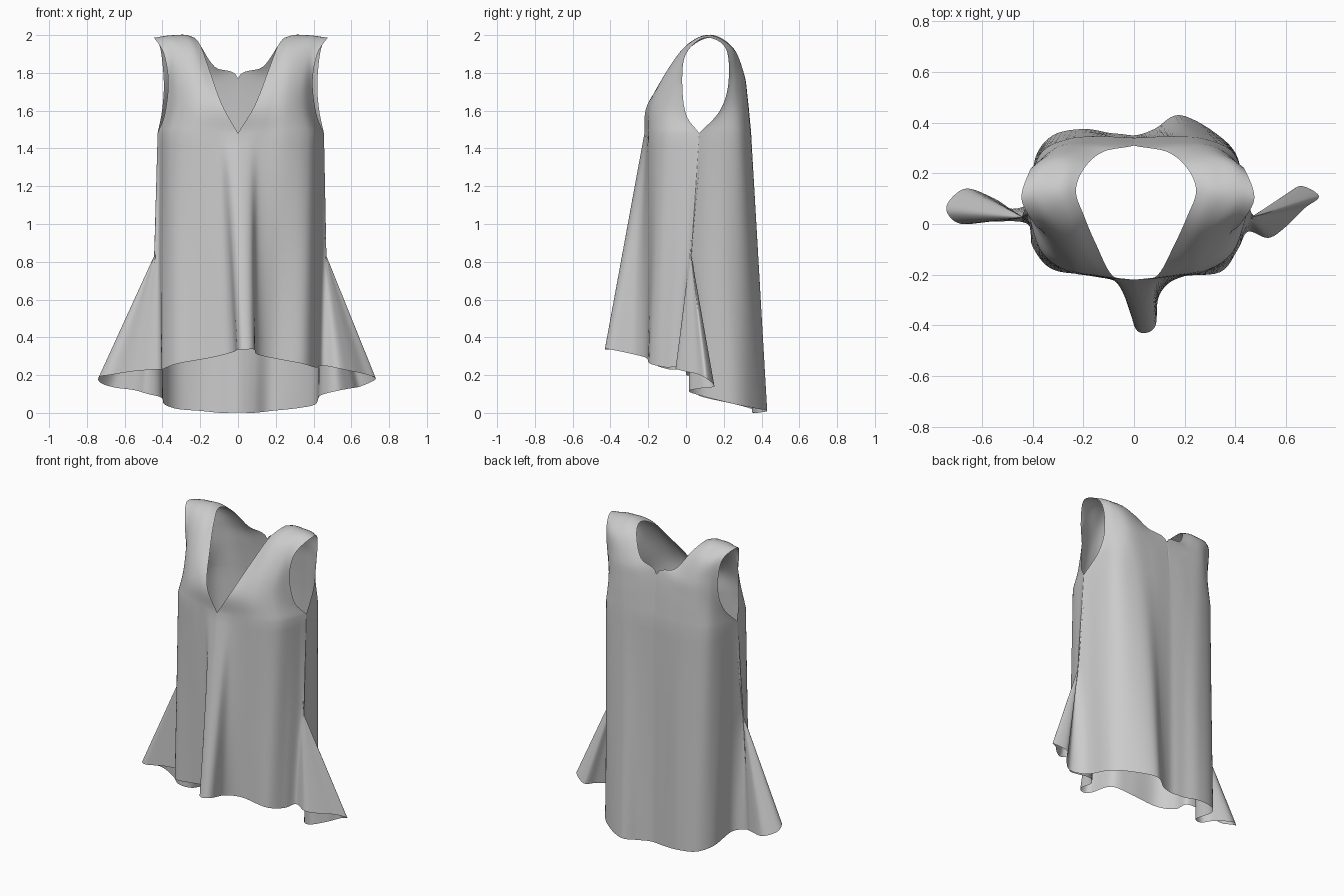
import bpy, bmesh
from mathutils import Vector

if "Cube" in bpy.data.objects:
    bpy.data.objects.remove(bpy.data.objects["Cube"])

SUB = 6  # samples per control span


def spline(pts, u, closed=False):
    """Catmull-Rom point at parameter u (in spans)."""
    n = len(pts)
    i = int(u) if closed else min(int(u), n - 2)
    f = u - i
    if closed:
        a, b, c, d = (pts[(i + k) % n] for k in (-1, 0, 1, 2))
    else:
        b, c = pts[i], pts[i + 1]
        a = pts[i - 1] if i > 0 else b * 2 - c
        d = pts[i + 2] if i + 2 < n else c * 2 - b
    return 0.5 * (2 * b + (c - a) * f + (2 * a - 5 * b + 4 * c - d) * f * f
                  + (3 * b - a - 3 * c + d) * f ** 3)


def vecs(rows):
    return [Vector(p) for p in rows]


# Yoke: strips running from the front chest, over the shoulder, to the back
neck = vecs([(0, -.22, 1.48), (.09, -.205, 1.63), (.16, -.08, 1.81), (.21, .03, 1.94), (.245, .13, 1.985),
             (.21, .22, 1.94), (.13, .285, 1.83), (0, .31, 1.77), (0, .34, 1.48)])
inner = vecs([(.14, -.205, 1.48), (.17, -.195, 1.63), (.22, -.1, 1.81), (.26, .01, 1.95), (.295, .13, 2.0),
              (.27, .24, 1.94), (.22, .305, 1.8), (.15, .325, 1.68), (.14, .345, 1.48)])
middle = vecs([(.27, -.19, 1.48), (.26, -.175, 1.63), (.28, -.1, 1.8), (.32, .01, 1.95), (.35, .13, 2.0),
               (.33, .25, 1.93), (.31, .3, 1.8), (.29, .32, 1.66), (.28, .335, 1.48)])
outer = vecs([(.39, -.11, 1.48), (.35, -.11, 1.62), (.35, -.07, 1.78), (.38, .02, 1.95), (.41, .13, 1.995),
              (.39, .24, 1.93), (.38, .265, 1.79), (.38, .27, 1.64), (.4, .27, 1.48)])
armhole = vecs([(.455, .07, 1.48), (.415, 0, 1.58), (.395, -.02, 1.75), (.42, 0, 1.9), (.475, .1, 1.985),
                (.44, .21, 1.93), (.42, .225, 1.75), (.43, .18, 1.6), (.455, .07, 1.48)])
strips = [neck, inner, middle, outer, armhole]

# Hem quarters, each from centre to the tip of the side flare
hem_rf = vecs([(.04, -.43, .335), (.085, -.4, .335), (.1, -.28, .31), (.18, -.21, .29), (.34, -.19, .26),
               (.41, -.1, .24), (.45, -.03, .25), (.53, -.055, .235), (.6, -.01, .22), (.67, .06, .205),
               (.73, .11, .18)])
hem_rb = vecs([(0, .35, 0), (.045, .36, 0), (.09, .38, 0), (.18, .43, .01), (.32, .36, .025),
               (.41, .26, .045), (.435, .08, .09), (.52, .015, .115), (.6, .08, .13), (.65, .15, .14),
               (.73, .11, .18)])
hem_lf = vecs([(.04, -.43, .335), (0, -.4, .335), (-.03, -.25, .32), (-.15, -.205, .29), (-.32, -.18, .26),
               (-.4, -.09, .23), (-.42, 0, .23), (-.55, .01, .22), (-.68, 0, .2), (-.735, .04, .19),
               (-.73, .09, .16)])
hem_lb = vecs([(0, .35, 0), (-.05, .355, 0), (-.1, .36, 0), (-.2, .375, .01), (-.32, .35, .02),
               (-.39, .26, .045), (-.405, .1, .08), (-.48, .06, .1), (-.55, .1, .12), (-.66, .14, .135),
               (-.73, .09, .16)])

# Where each hem column lands across the yoke (0 centre, 1 armpit)
ACROSS = [0, .1, .2, .4, .7, .85, .95, .97, .98, .99, 1]
S = 10 * SUB
T = 8 * SUB


def across(k):
    i = min(k // SUB, 9)
    return ACROSS[i] + (ACROSS[i + 1] - ACROSS[i]) * (k / SUB - i)


def yoke(k, t, side):
    p = spline([spline(s, t / SUB) for s in strips], across(k) * 4)
    p.x = max(p.x, 0) * (1 if side > 0 else -.935)
    return p


def ring(rf, rb, lb, lf):
    """Join four quarters into one closed loop."""
    return rf + rb[-2::-1] + lb[1:] + lf[-2:0:-1]


def add_grid(bm, rows, closed):
    vs = [[bm.verts.new(p) for p in r] for r in rows]
    n = len(rows[0])
    for a, b in zip(vs, vs[1:]):
        for j in range(n if closed else n - 1):
            q = (j + 1) % n
            bm.faces.new((a[j], a[q], b[q], b[j]))


bm = bmesh.new()

# Shoulders and chest, both sides
for side in (1, -1):
    add_grid(bm, [[yoke(k, t, side) for k in range(S + 1)] for t in range(T + 1)], False)

# Body loops: chest row, waist where the flares begin, hem
top = ring(*[[yoke(k, t, s) for k in range(S + 1)] for s, t in ((1, 0), (1, T), (-1, T), (-1, 0))])


def waist(hem, side, t):
    pts = []
    for i, h in enumerate(hem):
        if i < 7:
            pts.append(yoke(i * SUB, t, side).lerp(h, .53))
        else:
            anchor = Vector((.46 if side > 0 else -.435, .025, .85))
            pts.append(anchor.lerp(h, .03))
    return pts


waist_ctrl = ring(waist(hem_rf, 1, 0), waist(hem_rb, 1, T), waist(hem_lb, -1, T), waist(hem_lf, -1, 0))
hem_ctrl = ring(hem_rf, hem_rb, hem_lb, hem_lf)
count = 40 * SUB
mid = [spline(waist_ctrl, k / SUB, True) for k in range(count)]
hem = [spline(hem_ctrl, k / SUB, True) for k in range(count)]

# Skirt with hanging folds and side flares, then the body above it
rows = [[a.lerp(b, r / 8) for a, b in zip(hem, mid)] for r in range(8)]
rows += [[a.lerp(b, r / 10) for a, b in zip(mid, top)] for r in range(11)]
add_grid(bm, rows, True)

# Weld seams and clean up
bmesh.ops.remove_doubles(bm, verts=bm.verts, dist=.0004)
bmesh.ops.dissolve_degenerate(bm, edges=bm.edges, dist=.0002)
low = min(v.co.z for v in bm.verts)
for v in bm.verts:
    v.co.z -= low
bmesh.ops.recalc_face_normals(bm, faces=bm.faces)
for f in bm.faces:
    f.smooth = True

mesh = bpy.data.meshes.new("sleeveless_tunic")
bm.to_mesh(mesh)
bm.free()
obj = bpy.data.objects.new("sleeveless_tunic", mesh)
bpy.context.collection.objects.link(obj)
